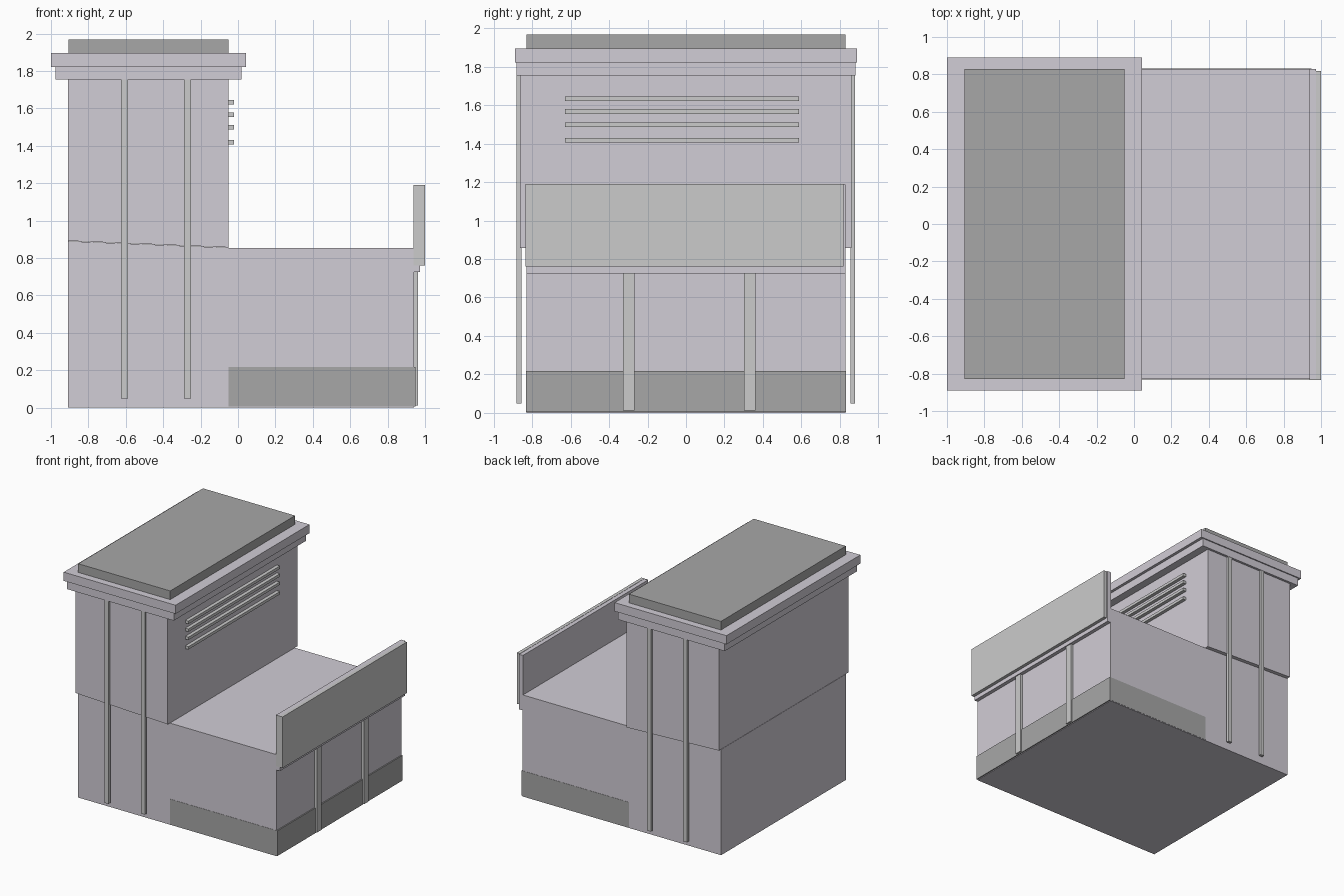
import bpy, bmesh

if "Cube" in bpy.data.objects:
    bpy.data.objects.remove(bpy.data.objects["Cube"])


def material(name, rgb):
    m = bpy.data.materials.new(name)
    m.diffuse_color = (*rgb, 1)
    m.use_nodes = True
    m.node_tree.nodes["Principled BSDF"].inputs["Base Color"].default_value = m.diffuse_color
    return m


WALL = material("mauve_plaster", (0.64, 0.61, 0.67))
DARK = material("dark_grey", (0.39, 0.39, 0.39))
TRIM = material("light_grey", (0.69, 0.69, 0.69))


def prism(name, profile, y0, y1, mat):
    """Extrude an x-z outline along y."""
    bm = bmesh.new()
    face = bm.faces.new([bm.verts.new((x, y0, z)) for x, z in profile])
    new = bmesh.ops.extrude_face_region(bm, geom=[face])["geom"]
    verts = [v for v in new if isinstance(v, bmesh.types.BMVert)]
    bmesh.ops.translate(bm, vec=(0, y1 - y0, 0), verts=verts)
    bmesh.ops.recalc_face_normals(bm, faces=bm.faces)
    mesh = bpy.data.meshes.new(name)
    bm.to_mesh(mesh)
    bm.free()
    mesh.materials.append(mat)
    ob = bpy.data.objects.new(name, mesh)
    bpy.context.collection.objects.link(ob)
    return ob


def box(name, x0, x1, y0, y1, z0, z1, mat):
    return prism(name, [(x0, z0), (x1, z0), (x1, z1), (x0, z1)], y0, y1, mat)


# Lower storey, and the wider tower with its sloping underside
prism("lower_storey", [(-0.908, 0), (0.94, 0), (0.94, 0.855), (-0.05, 0.855),
                       (-0.908, 0.89)], -0.83, 0.83, WALL)
prism("tower", [(-0.908, 0.892), (-0.05, 0.857), (-0.05, 1.755),
                (-0.908, 1.755)], -0.863, 0.86, WALL)

# Stepped cornice and roof slab
box("cornice_lower", -0.977, 0.018, -0.88, 0.88, 1.755, 1.825, WALL)
box("cornice_upper", -1.0, 0.042, -0.89, 0.89, 1.822, 1.895, WALL)
box("roof_slab", -0.907, -0.05, -0.83, 0.83, 1.89, 1.968, DARK)

# Dark plinth around the shop front
box("plinth", -0.05, 0.95, -0.832, 0.832, 0.005, 0.217, DARK)

# Parapet wall with a pale sign board and end cap
box("parapet", 0.937, 0.972, -0.83, 0.83, 0.725, 1.188, WALL)
box("sign_board", 0.972, 1.0, -0.835, 0.818, 0.76, 1.19, TRIM)
box("parapet_end_cap", 0.937, 0.985, -0.835, -0.83, 0.76, 1.19, TRIM)

# Pilasters on the shop front
for i, y in enumerate((-0.298, 0.332)):
    box(f"front_pilaster_{i + 1}", 0.937, 0.963, y - 0.03, y + 0.03, 0.012, 0.725, TRIM)

# Tall strips on both tower flanks
for side, y in (("near", -0.868), ("far", 0.866)):
    for i, x in enumerate((-0.607, -0.27)):
        box(f"{side}_strip_{i + 1}", x - 0.018, x + 0.018, y - 0.012, y + 0.012,
            0.05, 1.755, TRIM)

# Horizontal slats on the tower face
for i, z in enumerate((1.633, 1.567, 1.498, 1.418)):
    box(f"slat_{i + 1}", -0.052, -0.021, -0.63, 0.588, z - 0.012, z + 0.012, TRIM)
